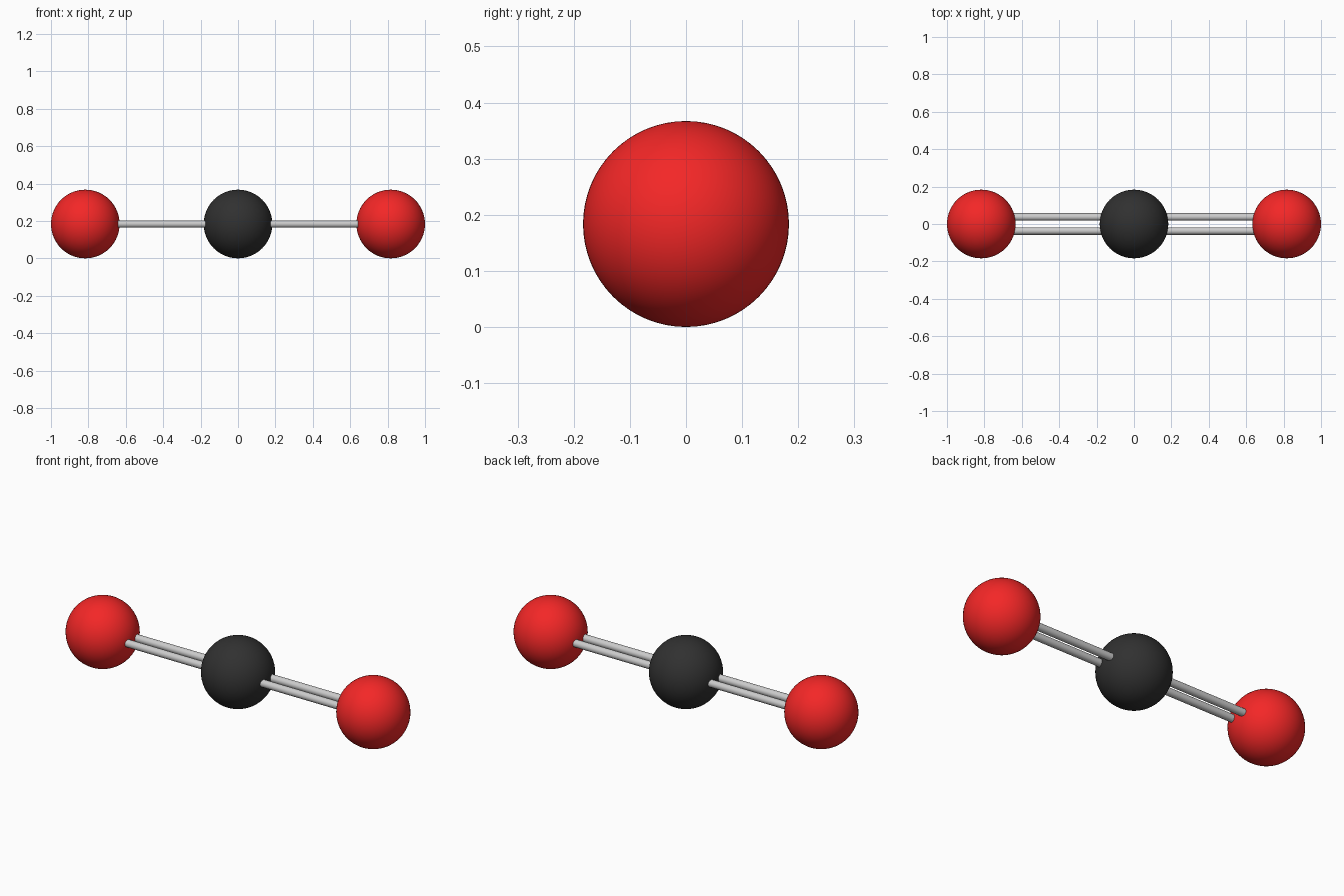
import bpy
from math import pi

if "Cube" in bpy.data.objects:
    bpy.data.objects.remove(bpy.data.objects["Cube"])

R = 0.1835       # atom radius
OX = 1 - R       # outer atom offset
BOND_R = 0.02
BOND_Y = 0.0375


def material(name, color):
    m = bpy.data.materials.new(name)
    m.diffuse_color = color
    m.use_nodes = True
    m.node_tree.nodes["Principled BSDF"].inputs["Base Color"].default_value = m.diffuse_color
    return m


def atom(name, x, mat):
    bpy.ops.mesh.primitive_uv_sphere_add(segments=64, ring_count=32, radius=R, location=(x, 0, R))
    o = bpy.context.object
    o.name = name
    o.data.materials.append(mat)
    bpy.ops.object.shade_smooth()


def bond(name, x, y):
    # ends are buried inside the atoms
    bpy.ops.mesh.primitive_cylinder_add(vertices=32, radius=BOND_R, depth=OX - 2 * R + 0.06,
                                        location=(x, y, R), rotation=(0, pi / 2, 0))
    bpy.context.object.name = name
    bpy.ops.object.shade_smooth_by_angle()


red = material("red", (0.9, 0.02, 0.02, 1))
black = material("black", (0.03, 0.03, 0.03, 1))

# Central carbon with an oxygen on each side
atom("carbon_atom", 0, black)
for side, s in (("left", -1), ("right", 1)):
    atom(f"oxygen_atom_{side}", s * OX, red)
    # Double bond: two parallel rods
    for pos, t in (("front", -1), ("back", 1)):
        bond(f"bond_{side}_{pos}", s * OX / 2, t * BOND_Y)
